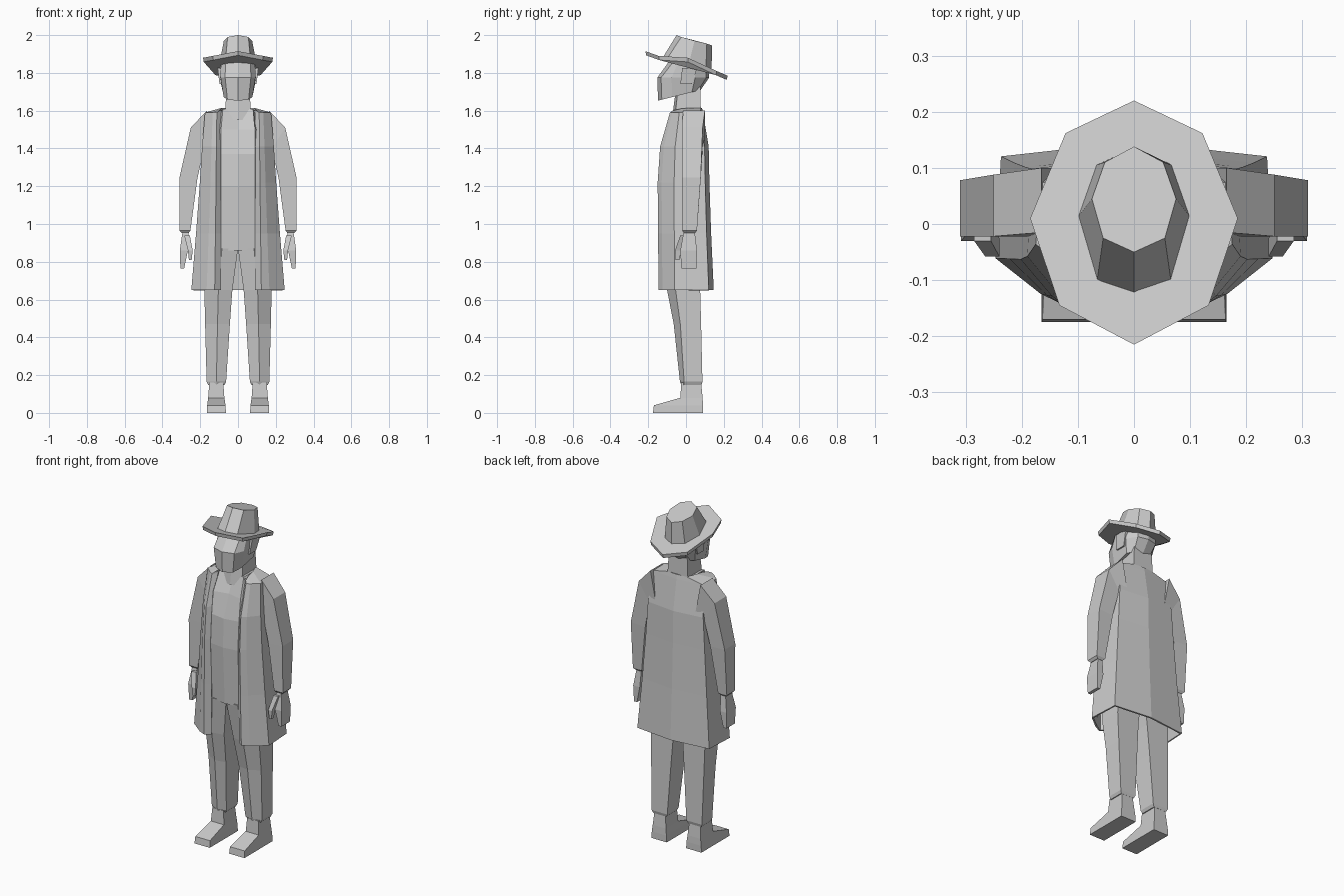
import bpy
import bmesh

default_cube = bpy.data.objects.get("Cube")
if default_cube:
    bpy.data.objects.remove(default_cube, do_unlink=True)

# One plain colour covers the whole figure
grey = bpy.data.materials.new("plain_grey")
grey.use_nodes = True
colour = (.6, .6, .6, 1)
grey.diffuse_color = colour
grey.node_tree.nodes["Principled BSDF"].inputs["Base Color"].default_value = colour


def skin(name, rings, mirror=False, thickness=None):
    """Join rings of points, listed from the top down, into one part.

    A part with a thickness stays an open shell; any other part is capped.
    """
    mesh = bmesh.new()
    loops = [[mesh.verts.new(point) for point in ring] for ring in rings]
    count = len(loops[0])
    spans = count - 1 if thickness else count
    for upper, lower in zip(loops, loops[1:]):
        for i in range(spans):
            j = (i + 1) % count
            mesh.faces.new((upper[i], upper[j], lower[j], lower[i]))
    if not thickness:
        mesh.faces.new(loops[0])
        mesh.faces.new(loops[-1])
        bmesh.ops.recalc_face_normals(mesh, faces=mesh.faces[:])
    data = bpy.data.meshes.new(name)
    mesh.to_mesh(data)
    mesh.free()
    data.materials.append(grey)
    part = bpy.data.objects.new(name, data)
    bpy.context.collection.objects.link(part)
    if mirror:
        part.modifiers.new("both_sides", "MIRROR")
    if thickness:
        shell = part.modifiers.new("cloth_thickness", "SOLIDIFY")
        shell.thickness = thickness
        shell.offset = -1
    return part


def both(half):
    """Complete a half ring whose first and last points lie on the centre line."""
    return half + [(-x, y, z) for x, y, z in reversed(half[1:-1])]


def box_ring(z, left, right, front, back):
    return [(left, back, z), (right, back, z), (right, front, z), (left, front, z)]


# Hat brim: pointed octagon, tipped down at the back, with raised sides
def brim_ring(drop, grow):
    outline = [(0, .22, 1.785), (.122, .162, 1.81), (.185, .01, 1.88),
               (.133, -.145, 1.89), (0, -.215, 1.915)]
    return both([(x * grow, y * grow, z - drop) for x, y, z in outline])


skin("hat_brim", [brim_ring(0, 1), brim_ring(.022, .98)])

# Hat crown: tapered, with its sloping top pushed towards the back
crown_top = [(0, .138, 1.945), (.052, .11, 1.955), (.075, .045, 1.97),
             (.055, -.025, 1.99), (0, -.05, 2)]
crown_base = [(0, .135, 1.80), (.068, .105, 1.81), (.102, .01, 1.83),
              (.067, -.11, 1.86), (0, -.13, 1.87)]
skin("hat_crown", [both(crown_top), both(crown_base)])


# Head: flat face plate in front, angular skull behind
def head_ring(z, slope, width, front, back):
    half = [(0, back), (width * .65, back - .015), (width, back * .4),
            (width * .95, front * .5), (width * .7, front + .02), (0, front)]
    return both([(x, y, z + slope * y) for x, y in half])


skin("head", [head_ring(1.85, -.3, .095, -.08, .12),
              head_ring(1.775, 0, .097, -.152, .122),
              head_ring(1.69, .25, .08, -.148, .078)])
skin("ear", [box_ring(1.825, .085, .108, -.02, .06),
             box_ring(1.74, .085, .098, -.03, .03)], mirror=True)


# Neck and torso, showing the shirt front with an open neckline
def torso_ring(z, width, middle, front, back):
    return both([(0, back, z), (width, back, z), (width, front * .4, z),
                 (min(width, .09), front, z), (0, middle, z)])


skin("neck", [torso_ring(1.74, .06, -.05, -.04, .075),
              torso_ring(1.55, .07, -.075, -.06, .08)])
skin("torso", [torso_ring(1.61, .08, -.04, -.06, .07),
               torso_ring(1.5, .13, -.085, -.105, .08),
               torso_ring(1.37, .15, -.135, -.12, .08),
               torso_ring(1.2, .16, -.142, -.13, .08),
               torso_ring(.86, .17, -.125, -.115, .08)])


# Trouser legs, each with a forward crease on the front
def leg_ring(z, inner, outer, side, front, back):
    crease = (inner + outer) / 2
    return [(inner, back, z), (outer, back, z), (outer, side, z),
            (crease, front, z), (inner, front + .012, z)]


skin("trouser_leg", [leg_ring(.87, 0, .17, -.06, -.125, .08),
                     leg_ring(.65, .03, .178, -.055, -.1, .075),
                     leg_ring(.47, .043, .174, -.03, -.065, .08),
                     leg_ring(.165, .063, .166, -.01, -.032, .087),
                     leg_ring(.148, .072, .158, -.01, -.025, .082)], mirror=True)

# Shoes
skin("shoe", [box_ring(.16, .078, .152, -.025, .08),
              box_ring(.08, .072, .158, -.03, .088),
              box_ring(.04, .066, .163, -.17, .09),
              box_ring(0, .064, .165, -.175, .09)], mirror=True)


# Long open coat: half outline from the back seam to the folded front edge
def coat_ring(z, width, front, back):
    flare = width - .1
    return [(0, back, z), (width * .96, back * .82, z), (width, front * .42, z),
            (.1 + flare * .45, front * .86, z), (.1 + flare * .16, front, z),
            (.09, front + .025, z)]


coat_collar = [(0, .085, 1.615), (.06, .08, 1.615), (.085, .02, 1.615),
               (.09, -.03, 1.61), (.1, -.07, 1.6), (.08, -.055, 1.6)]
skin("coat", [coat_collar,
              coat_ring(1.59, .175, -.085, .09),
              coat_ring(1.41, .19, -.137, .12),
              coat_ring(1.22, .202, -.15, .124),
              coat_ring(.95, .222, -.148, .133),
              coat_ring(.65, .247, -.145, .147)], mirror=True, thickness=.01)


# Sleeves: four sided, bent at the elbow
def sleeve_ring(inner, inner_z, outer, outer_z, front, back):
    return [(inner, back, inner_z), (outer, back, outer_z),
            (outer, front, outer_z), (inner, front, inner_z)]


skin("sleeve", [sleeve_ring(.13, 1.42, .165, 1.6, -.015, .1),
                sleeve_ring(.18, 1.4, .25, 1.51, -.022, .088),
                sleeve_ring(.215, 1.24, .31, 1.245, -.022, .078),
                sleeve_ring(.252, .965, .31, .965, -.02, .058),
                sleeve_ring(.262, .952, .298, .952, -.01, .048)], mirror=True)

# Mitten hands with a separate thumb
skin("hand", [box_ring(.97, .262, .292, -.01, .045),
              box_ring(.86, .265, .308, -.03, .058),
              box_ring(.765, .285, .305, -.025, .055)], mirror=True)
skin("thumb", [box_ring(.94, .255, .285, -.03, 0),
               box_ring(.86, .24, .265, -.058, -.025),
               box_ring(.81, .245, .26, -.055, -.035)], mirror=True)
